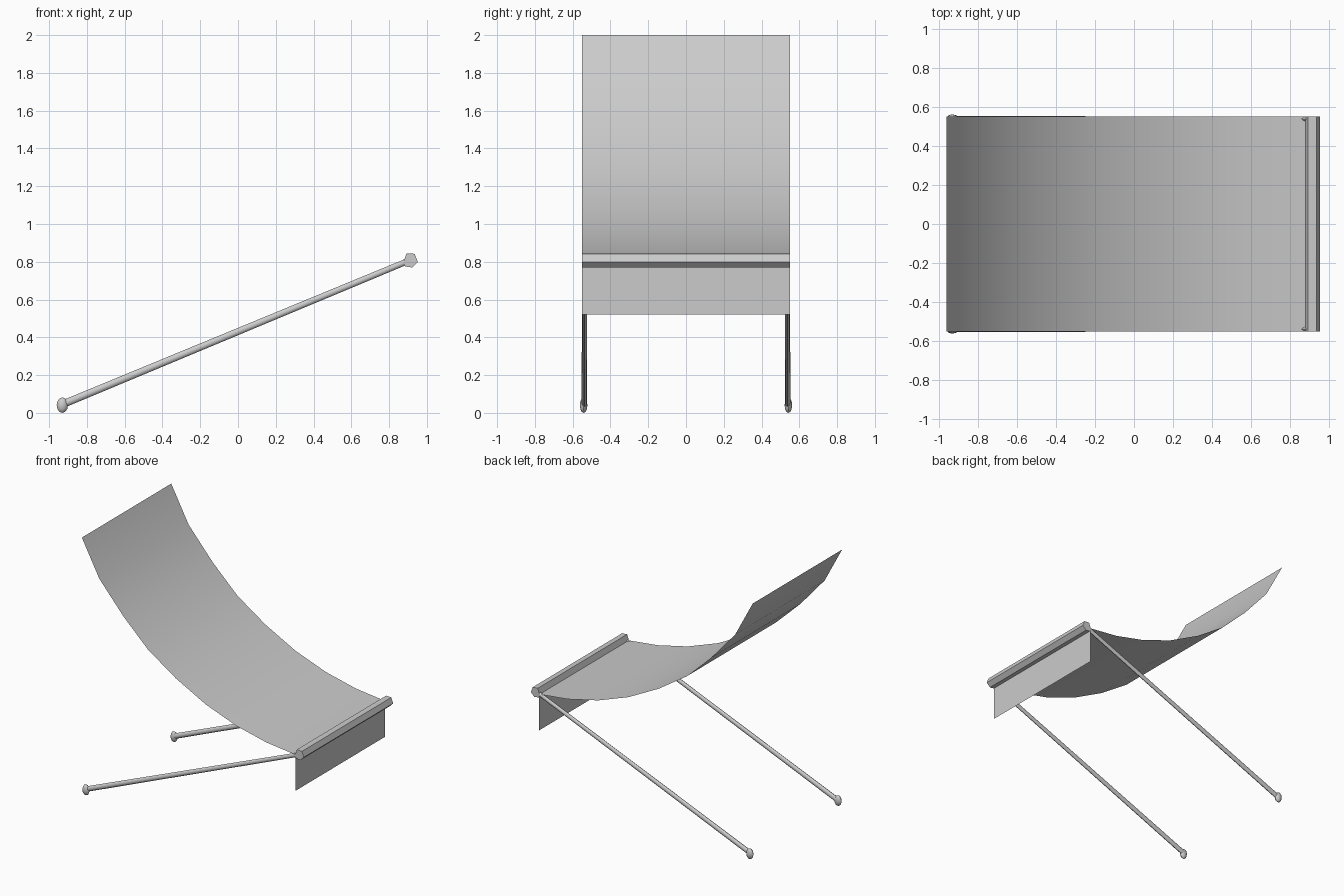
import bpy, bmesh
from math import radians, cos, sin, pi
from mathutils import Vector, Matrix

cube = bpy.data.objects.get("Cube")
if cube:
    bpy.data.objects.remove(cube, do_unlink=True)

grey = bpy.data.materials.new("light grey")
grey.use_nodes = True
grey.diffuse_color = (0.6, 0.6, 0.6, 1)
grey.node_tree.nodes["Principled BSDF"].inputs["Base Color"].default_value = (0.6, 0.6, 0.6, 1)

HALF = 0.55  # half width of the fabric


def finish(name, bm, angle=35):
    mesh = bpy.data.meshes.new(name)
    bmesh.ops.recalc_face_normals(bm, faces=bm.faces)
    bm.to_mesh(mesh)
    bm.free()
    obj = bpy.data.objects.new(name, mesh)
    bpy.context.collection.objects.link(obj)
    mesh.materials.append(grey)
    bpy.ops.object.select_all(action='DESELECT')
    obj.select_set(True)
    bpy.context.view_layer.objects.active = obj
    bpy.ops.object.shade_smooth_by_angle(angle=radians(angle))
    return obj


def sweep(name, profile, closed=False):
    """Stretch an x-z profile across the width."""
    bm = bmesh.new()
    rows = [[bm.verts.new((x, y, z)) for x, z in profile] for y in (-HALF, HALF)]
    n = len(profile)
    for i in range(n if closed else n - 1):
        j = (i + 1) % n
        bm.faces.new((rows[0][i], rows[0][j], rows[1][j], rows[1][i]))
    if closed:
        for row in rows:
            bm.faces.new(row)
    return finish(name, bm)


# Hanging fabric seat, front flap and the rod that holds them
sweep("fabric_seat", [(-0.96, 2.0), (-0.81, 1.72), (-0.6, 1.48), (-0.39, 1.28), (-0.15, 1.12),
                      (0.11, 0.985), (0.37, 0.89), (0.63, 0.83), (0.89, 0.80)])
sweep("front_flap", [(0.88, 0.80), (0.88, 0.52)])
sweep("front_rod", [(0.875, 0.795), (0.892, 0.845), (0.935, 0.842),
                    (0.952, 0.80), (0.922, 0.77), (0.885, 0.775)], closed=True)

# Slanted legs and rounded feet on both sides
foot = Vector((-0.93, 0, 0.045))
top = Vector((0.915, 0, 0.81))
for side, label in ((1, "left"), (-1, "right")):
    shift = Vector((0, side * 0.538, 0))
    axis = top - foot
    turn = axis.to_track_quat('Z', 'Y').to_matrix().to_4x4()
    place = Matrix.Translation((foot + top) / 2 + shift) @ turn
    bm = bmesh.new()
    bmesh.ops.create_cone(bm, cap_ends=True, segments=8, radius1=0.02, radius2=0.016,
                          depth=axis.length)
    bmesh.ops.transform(bm, matrix=place, verts=bm.verts)
    for v in bm.verts:
        v.co.y = shift.y + (v.co.y - shift.y) * 0.75
    finish(label + "_leg", bm, 50)

    bm = bmesh.new()
    bmesh.ops.create_uvsphere(bm, u_segments=8, v_segments=6, radius=1)
    size = Matrix.Diagonal((0.03, 0.02, 0.041, 1))
    spot = Matrix.Translation((-0.93, side * 0.542, 0.041))
    bmesh.ops.transform(bm, matrix=spot @ size, verts=bm.verts)
    finish(label + "_foot", bm, 50)
